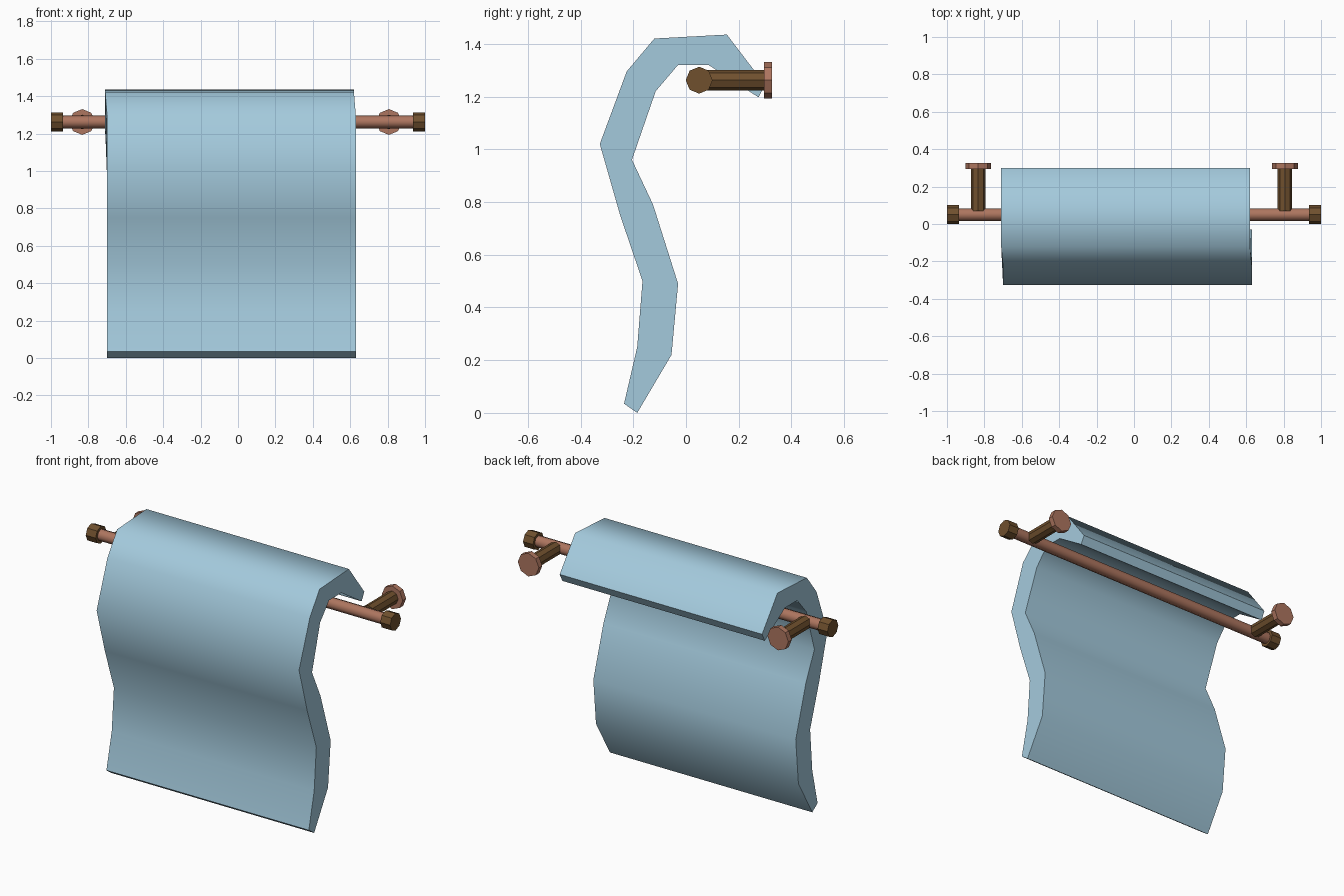
import bpy, bmesh, math
from mathutils import Matrix, Vector

cube = bpy.data.objects.get("Cube")
if cube:
    bpy.data.objects.remove(cube, do_unlink=True)


def material(name, rgb):
    mat = bpy.data.materials.new(name)
    mat.use_nodes = True
    mat.diffuse_color = (*rgb, 1)
    mat.node_tree.nodes["Principled BSDF"].inputs["Base Color"].default_value = (*rgb, 1)
    return mat


blue = material("pale blue cloth", (0.37, 0.59, 0.72))
copper = material("copper brown", (0.42, 0.18, 0.115))
dark = material("dark bronze", (0.16, 0.08, 0.027))


def finish(name, bm, mat, smooth):
    bmesh.ops.recalc_face_normals(bm, faces=bm.faces)
    mesh = bpy.data.meshes.new(name)
    bm.to_mesh(mesh)
    bm.free()
    mesh.materials.append(mat)
    if smooth:
        mesh.shade_smooth()
        mesh.set_sharp_from_angle(angle=math.radians(60))
    obj = bpy.data.objects.new(name, mesh)
    bpy.context.collection.objects.link(obj)
    return obj


def rod(name, start, end, radius, mat, smooth=False):
    """Eight-sided rod along x or y, with a corner pointing straight up."""
    a, b = Vector(start), Vector(end)
    axis = "Y" if abs(b.x - a.x) > abs(b.y - a.y) else "X"
    bm = bmesh.new()
    bmesh.ops.create_cone(bm, cap_ends=True, segments=8, radius1=radius,
                          radius2=radius, depth=(b - a).length,
                          matrix=Matrix.Translation((a + b) / 2)
                          @ Matrix.Rotation(math.pi / 2, 4, axis))
    return finish(name, bm, mat, smooth)


# Towel: wavy side profile (y, z), outer face up then inner face down
profile = [(-0.235, 0.035), (-0.185, 0.25), (-0.165, 0.5), (-0.25, 0.75),
           (-0.327, 1.02), (-0.225, 1.295), (-0.12, 1.42), (0.155, 1.435),
           (0.30, 1.245), (0.275, 1.197), (0.085, 1.32), (-0.03, 1.32),
           (-0.115, 1.22), (-0.205, 0.96), (-0.125, 0.79), (-0.03, 0.49),
           (-0.055, 0.22), (-0.185, 0.0)]
bm = bmesh.new()


def towel_end(x):
    # The folded top sits slightly to one side of the hanging part
    return [bm.verts.new((x - (0.01 if z > 1.15 and y > -0.2 else 0), y, z))
            for y, z in profile]


right_end, left_end = towel_end(-0.70), towel_end(0.63)
bm.faces.new(right_end)
bm.faces.new(left_end[::-1])
for i in range(len(profile)):
    j = (i + 1) % len(profile)
    bm.faces.new((right_end[i], right_end[j], left_end[j], left_end[i]))
finish("towel", bm, blue, True)

# Rail with its end caps, wall posts and wall plates
Y, Z = 0.05, 1.262
rod("rail", (-0.97, Y, Z), (0.97, Y, Z), 0.034, copper, True)
for side, sign, post_x in (("left", 1, 0.807), ("right", -1, -0.833)):
    rod(side + "_end_cap", (sign * 0.935, Y, Z), (sign, Y, Z), 0.051, dark)
    rod(side + "_post", (post_x, 0.07, Z), (post_x, 0.30, Z), 0.039, dark)
    rod(side + "_wall_plate", (post_x, 0.295, Z), (post_x, 0.327, Z), 0.069, copper)
